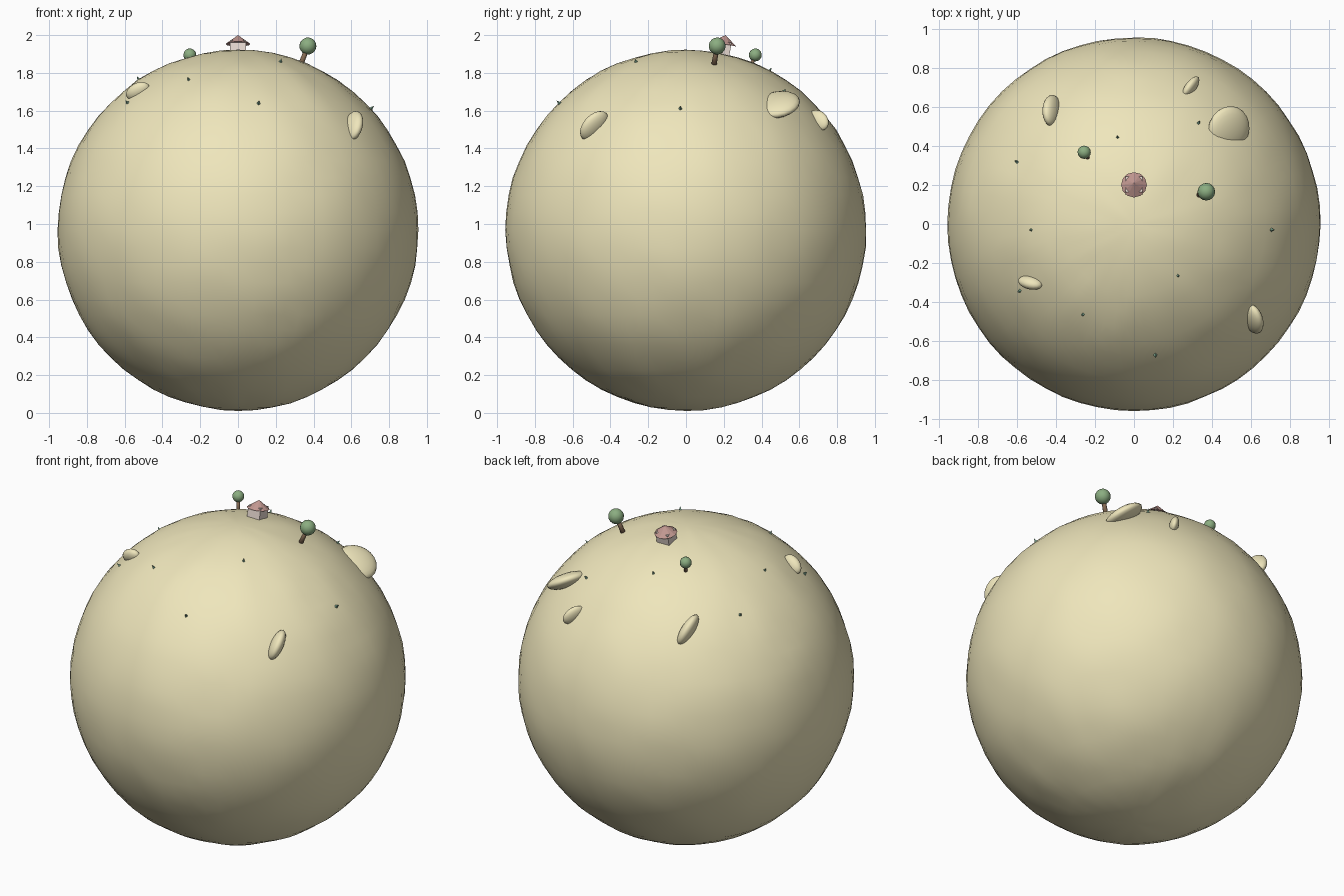
import bpy, bmesh, math
from mathutils import Vector, Matrix, noise

if "Cube" in bpy.data.objects:
    bpy.data.objects.remove(bpy.data.objects["Cube"])

R = 0.955
C = Vector((0, 0, 0.967))


def mat(name, col):
    m = bpy.data.materials.new(name)
    m.diffuse_color = (*col, 1)
    m.use_nodes = True
    m.node_tree.nodes["Principled BSDF"].inputs["Base Color"].default_value = m.diffuse_color
    return m


SAND = mat("sand", (0.86, 0.79, 0.50))
LEAF = mat("leaf", (0.26, 0.42, 0.22))
GRASS = mat("grass", (0.20, 0.38, 0.27))
BARK = mat("bark", (0.24, 0.15, 0.09))
WALL = mat("wall", (0.78, 0.68, 0.62))
ROOF = mat("roof", (0.55, 0.32, 0.29))


def add(name, bm, material, matrix, smooth=False):
    me = bpy.data.meshes.new(name)
    bm.to_mesh(me)
    bm.free()
    if smooth:
        for p in me.polygons:
            p.use_smooth = True
    me.materials.append(material)
    ob = bpy.data.objects.new(name, me)
    ob.matrix_world = matrix
    bpy.context.collection.objects.link(ob)
    return ob


def normal_at(x, y, r=R):
    return Vector((x, y, math.sqrt(r * r - x * x - y * y))).normalized()


def on_ground(n, dist):
    """Frame at a distance from the planet centre, local z along n."""
    return Matrix.Translation(C + n * dist) @ Vector((0, 0, 1)).rotation_difference(n).to_matrix().to_4x4()


def cone(seg, r1, r2, h):
    bm = bmesh.new()
    bmesh.ops.create_cone(bm, cap_ends=True, segments=seg, radius1=r1, radius2=r2, depth=h)
    return bm


# planet: sphere with a slightly bumpy surface
bm = bmesh.new()
bmesh.ops.create_uvsphere(bm, u_segments=64, v_segments=32, radius=R)
for v in bm.verts:
    v.co *= 1 + 0.006 * noise.noise(v.co * 5) + 0.003 * noise.noise(v.co * 12)
add("planet", bm, SAND, Matrix.Translation(C), True)

# house: walls and pointed roof
n = normal_at(0, 0.21, 1.054)
bm = bmesh.new()
bmesh.ops.create_cube(bm, size=1)
bmesh.ops.scale(bm, vec=(0.085, 0.08, 0.09), verts=bm.verts)
add("house_walls", bm, WALL, on_ground(n, 0.975))
add("house_roof", cone(12, 0.066, 0.0, 0.048), ROOF, on_ground(n, 1.03))

# trees: x, y, crown distance, crown radius
for i, (x, y, d, r) in enumerate([(0.37, 0.165, 1.056, 0.045), (-0.255, 0.367, 1.03, 0.034)]):
    n = normal_at(x, y, d)
    h = d - 0.935
    add(f"tree_trunk_{i}", cone(8, r * 0.33, r * 0.25, h), BARK, on_ground(n, 0.935 + h / 2), True)
    bm = bmesh.new()
    bmesh.ops.create_uvsphere(bm, u_segments=16, v_segments=10, radius=r)
    add(f"tree_crown_{i}", bm, LEAF, on_ground(n, d), True)

# grass tufts
tufts = [(-0.085, 0.447), (-0.605, 0.32), (-0.53, -0.03), (-0.263, -0.467), (0.227, -0.267),
         (0.712, -0.03), (0.11, -0.677), (0.333, 0.522), (-0.59, -0.345)]
for i, (x, y) in enumerate(tufts):
    add(f"grass_tuft_{i}", cone(4, 0.011, 0.0, 0.026), GRASS, on_ground(normal_at(x, y, 0.965), 0.963))

# rocks: flattened stones half sunk in the ground (x, y, long axis, thin axis or None, half sizes)
rocks = [
    (0.485, 0.485, (0.85, 0.0, -0.5), (0.5, -0.17, 0.85), (0.12, 0.12, 0.042)),
    (0.29, 0.70, (-0.54, -0.66, 0.52), None, (0.07, 0.05, 0.027)),
    (-0.42, 0.58, (-0.23, -0.59, 0.77), None, (0.10, 0.07, 0.037)),
    (-0.53, -0.30, (0.11, -0.03, 0.06), None, (0.068, 0.045, 0.032)),
    (0.61, -0.485, (-0.01, 0.68, 0.73), None, (0.093, 0.07, 0.037)),
]
for i, (x, y, l, thin, s) in enumerate(rocks):
    n = normal_at(x, y)
    l = Vector(l).normalized()
    t = (Vector(thin) if thin else l.cross(n)).normalized()
    t = (t - l * t.dot(l)).normalized()
    m = t.cross(l)
    rot = Matrix((l, m, t)).transposed().to_4x4()
    bm = bmesh.new()
    bmesh.ops.create_uvsphere(bm, u_segments=20, v_segments=12, radius=1)
    bmesh.ops.scale(bm, vec=s, verts=bm.verts)
    add(f"rock_{i}", bm, SAND, Matrix.Translation(C + n * R) @ rot, True)
